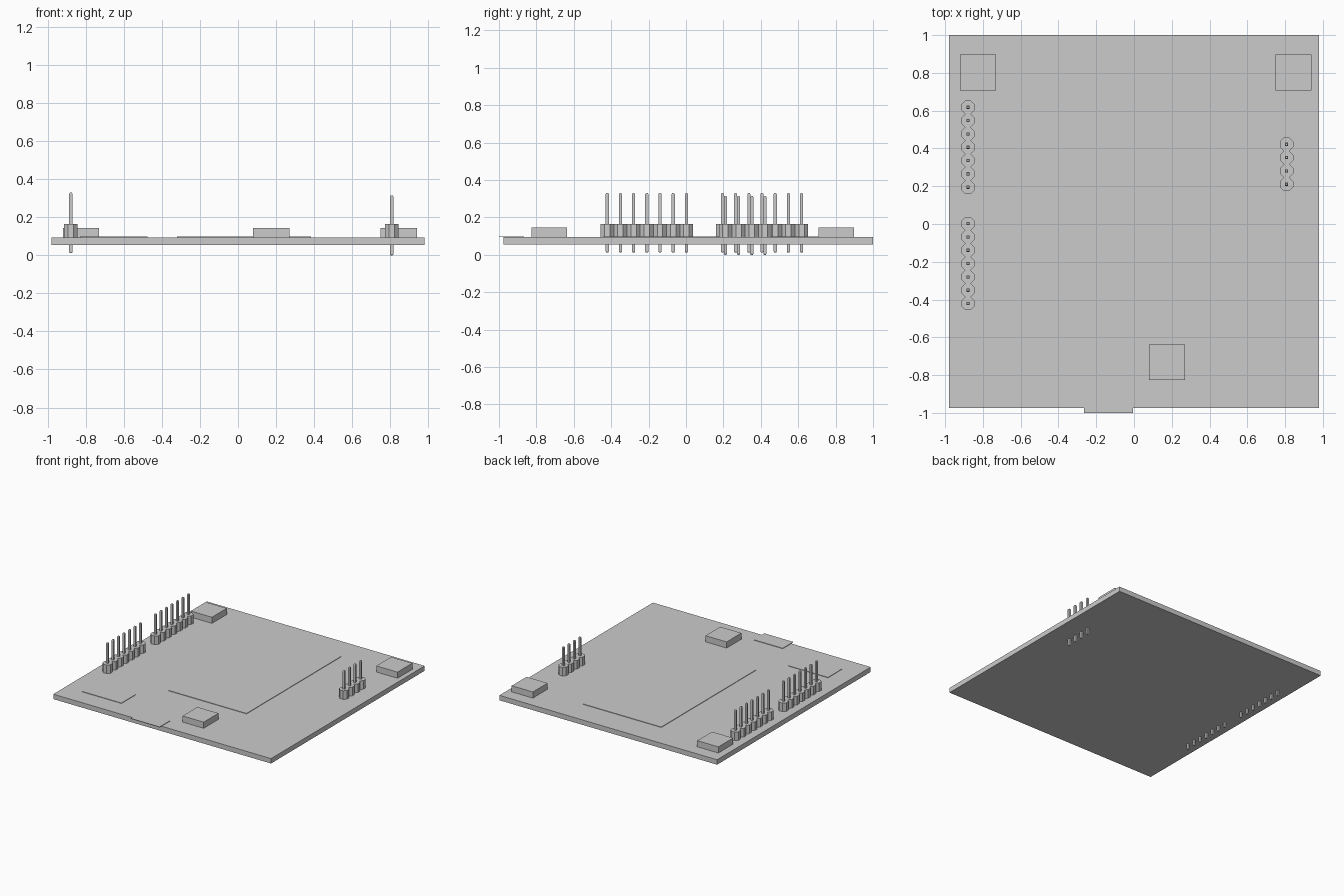
import bpy, bmesh, math
from mathutils import Matrix

cube = bpy.data.objects.get("Cube")
if cube:
    bpy.data.objects.remove(cube, do_unlink=True)

GREY = (0.6, 0.6, 0.6, 1.0)
grey = bpy.data.materials.new("light grey")
grey.use_nodes = True
grey.diffuse_color = GREY
grey.node_tree.nodes["Principled BSDF"].inputs["Base Color"].default_value = GREY


def add_object(name, bm):
    mesh = bpy.data.meshes.new(name)
    bmesh.ops.recalc_face_normals(bm, faces=bm.faces)
    bm.to_mesh(mesh)
    bm.free()
    mesh.materials.append(grey)
    obj = bpy.data.objects.new(name, mesh)
    bpy.context.collection.objects.link(obj)
    return obj


def add_box(bm, x, y, z):
    """Box from (low, high) ranges; returns its vertices."""
    centre = [(r[0] + r[1]) / 2 for r in (x, y, z)]
    size = [r[1] - r[0] for r in (x, y, z)]
    matrix = Matrix.Translation(centre) @ Matrix.Diagonal((*size, 1))
    return bmesh.ops.create_cube(bm, size=1, matrix=matrix)["verts"]


def box(name, x, y, z):
    bm = bmesh.new()
    add_box(bm, x, y, z)
    return add_object(name, bm)


BOTTOM, TOP = 0.055, 0.095
PITCH = 0.0705

# Circuit board and thin plates on it
box("circuit_board", (-0.98, 0.98), (-0.975, 1.0), (BOTTOM, TOP))
box("main_plate", (-0.32, 0.385), (-0.44, 0.775), (TOP, TOP + 0.004))
box("small_plate", (-0.83, -0.475), (-0.82, -0.64), (TOP, TOP + 0.004))
box("edge_connector", (-0.265, -0.005), (-1.0, -0.865), (TOP, TOP + 0.004))

# Square buttons
for name, x, y in (("back_right_button", -0.825, 0.803),
                   ("back_left_button", 0.845, 0.803),
                   ("front_button", 0.175, -0.732)):
    box(name, (x - 0.095, x + 0.095), (y - 0.095, y + 0.095), (TOP, 0.145))


def pin_header(name, x, y_first, count, low, high):
    # Row of octagonal housings
    housing, pins = bmesh.new(), bmesh.new()
    apothem, height = PITCH / 2, 0.07
    for i in range(count):
        y = y_first - i * PITCH
        matrix = Matrix.Translation((x, y, TOP + height / 2)) @ Matrix.Rotation(math.pi / 8, 4, "Z")
        radius = apothem / math.cos(math.pi / 8)
        bmesh.ops.create_cone(housing, cap_ends=True, segments=8, radius1=radius,
                              radius2=radius, depth=height, matrix=matrix)
        # Square pin with tapered tips
        w, tip = 0.0085, 0.006
        add_box(pins, (x - w, x + w), (y - w, y + w), (low + tip, high - tip))
        for z, r1, r2 in ((low + tip / 2, w * 0.6, w), (high - tip / 2, w, w * 0.6)):
            turn = Matrix.Translation((x, y, z)) @ Matrix.Rotation(math.pi / 4, 4, "Z")
            bmesh.ops.create_cone(pins, cap_ends=True, segments=4, radius1=r1 * math.sqrt(2),
                                  radius2=r2 * math.sqrt(2), depth=tip, matrix=turn)
    add_object(name + "_housing", housing)
    add_object(name + "_pins", pins)


pin_header("back_right_header", -0.879, 0.618, 7, 0.012, 0.33)
pin_header("front_right_header", -0.879, 0.002, 7, 0.012, 0.33)
pin_header("left_header", 0.808, 0.422, 4, 0.0, 0.315)
